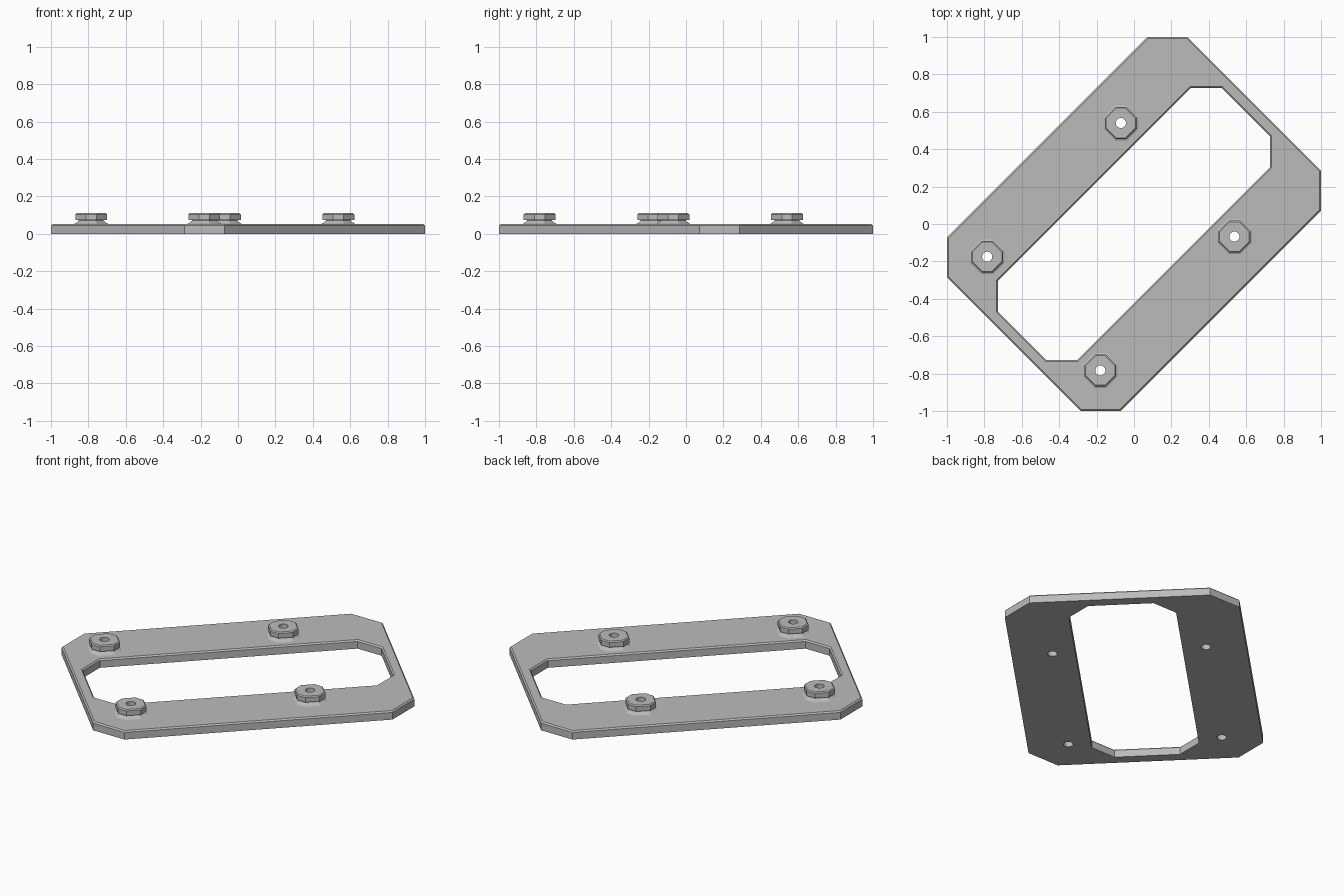
import bpy, bmesh, math
from mathutils import Matrix

if "Cube" in bpy.data.objects:
    bpy.data.objects.remove(bpy.data.objects["Cube"])

grey = bpy.data.materials.new("grey plastic")
grey.diffuse_color = (0.5, 0.5, 0.5, 1)
grey.use_nodes = True
grey.node_tree.nodes["Principled BSDF"].inputs["Base Color"].default_value = grey.diffuse_color

BOSSES = [(-0.07, 0.54), (-0.785, -0.175), (0.537, -0.067), (-0.18, -0.783)]


def octagon(a, b, c, grow=0.0):
    """Diagonal rectangle |x-y|<a, |x+y|<b with corners cut at |x|,|y|<c."""
    a, b, c = a + grow * math.sqrt(2), b + grow * math.sqrt(2), c + grow
    half = [(c - a, c), (b - c, c), (c, b - c), (c, c - a)]
    return half + [(-x, -y) for x, y in half]


def loft(name, rings, closed):
    """Bridge (outline, z) rings; closed joins last to first, else cap the ends."""
    bm = bmesh.new()
    loops = [[bm.verts.new((x, y, z)) for x, y in pts] for pts, z in rings]
    pairs = list(zip(loops, loops[1:]))
    if closed:
        pairs.append((loops[-1], loops[0]))
    else:
        bm.faces.new(loops[0])
        bm.faces.new(loops[-1])
    for lo, hi in pairs:
        for i in range(len(lo)):
            j = (i + 1) % len(lo)
            bm.faces.new((lo[i], lo[j], hi[j], hi[i]))
    return finish(name, bm)


def finish(name, bm):
    bmesh.ops.recalc_face_normals(bm, faces=bm.faces)
    mesh = bpy.data.meshes.new(name)
    bm.to_mesh(mesh)
    bm.free()
    mesh.materials.append(grey)
    ob = bpy.data.objects.new(name, mesh)
    bpy.context.collection.objects.link(ob)
    return ob


def drill(ob):
    mod = ob.modifiers.new("screw hole", 'BOOLEAN')
    mod.operation = 'DIFFERENCE'
    mod.solver = 'EXACT'
    mod.object = cutter


# Screw hole cutters
bm = bmesh.new()
for x, y in BOSSES:
    bmesh.ops.create_cone(bm, cap_ends=True, segments=24, radius1=0.027, radius2=0.027,
                          depth=0.4, matrix=Matrix.Translation((x, y, 0.05)))
cutter = finish("hole_cutter", bm)
cutter.hide_render = True
cutter.hide_viewport = True

# Frame plate with chamfered top edges on the rim and the opening
OUTER, INNER = (0.928, 1.285, 1.0), (0.423, 1.195, 0.727)
plate = loft("frame_plate", [
    (octagon(*OUTER), 0.0),
    (octagon(*OUTER), 0.044),
    (octagon(*OUTER, grow=-0.008), 0.052),
    (octagon(*INNER, grow=0.008), 0.052),
    (octagon(*INNER), 0.044),
    (octagon(*INNER), 0.0)], closed=True)
drill(plate)

# Mounting bosses: flared foot, narrow neck, chamfered square head
BOSS = (0.113, 0.113, 0.085)
PROFILE = [(0.012, 0.05), (-0.004, 0.058), (-0.018, 0.07), (-0.018, 0.074),
           (0.0, 0.074), (0.0, 0.104), (-0.006, 0.11)]
for n, (x, y) in enumerate(BOSSES, 1):
    rings = [([(px + x, py + y) for px, py in octagon(*BOSS, grow=g)], z) for g, z in PROFILE]
    drill(loft(f"mounting_boss_{n}", rings, closed=False))
